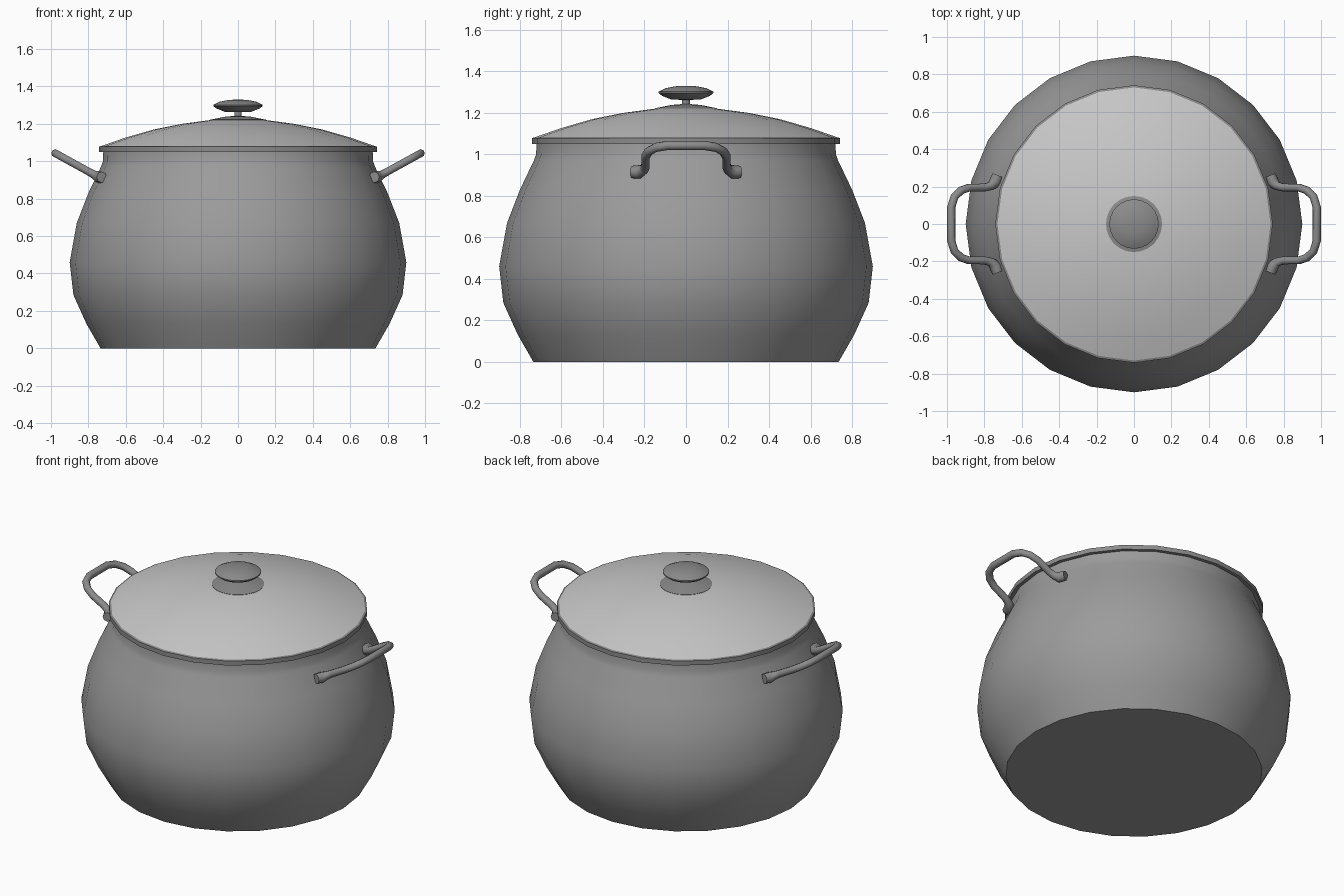
import bpy, math

cube = bpy.data.objects.get("Cube")
if cube:
    bpy.data.objects.remove(cube, do_unlink=True)


def material(name, value):
    m = bpy.data.materials.new(name)
    m.use_nodes = True
    colour = (value, value, value, 1)
    m.diffuse_color = colour
    m.node_tree.nodes["Principled BSDF"].inputs["Base Color"].default_value = colour
    return m


body_grey = material("body grey", 0.33)
lid_grey = material("light lid grey", 0.58)
fitting_grey = material("fitting grey", 0.26)


def smooth(obj, angle=35):
    bpy.ops.object.select_all(action='DESELECT')
    obj.select_set(True)
    bpy.context.view_layer.objects.active = obj
    bpy.ops.object.shade_smooth_by_angle(angle=math.radians(angle))


def lathe(name, profile, mat, sides=24):
    """Turn an (r, z) profile, listed bottom to top, round the z axis."""
    verts, faces, rings = [], [], []
    for r, z in profile:
        start = len(verts)
        count = sides if r > 0 else 1
        for i in range(count):
            a = 2 * math.pi * i / sides
            verts.append((r * math.cos(a), r * math.sin(a), z))
        rings.append([start + i % count for i in range(sides)])
    for low, high in zip(rings, rings[1:]):
        for i in range(sides):
            j = (i + 1) % sides
            face = list(dict.fromkeys((low[i], low[j], high[j], high[i])))
            faces.append(face)
    mesh = bpy.data.meshes.new(name)
    mesh.from_pydata(verts, [], faces)
    mesh.materials.append(mat)
    obj = bpy.data.objects.new(name, mesh)
    bpy.context.collection.objects.link(obj)
    smooth(obj)
    return obj


# Bulging pot with a flat base and short neck
lathe("pot_body", [(0, 0), (0.735, 0), (0.81, 0.13), (0.88, 0.285), (0.9, 0.46),
                   (0.862, 0.67), (0.8, 0.83), (0.733, 0.97), (0.722, 1.0),
                   (0.72, 1.06)], body_grey)

# Lid: a narrow band around a shallow dome
lathe("lid_rim", [(0.7, 1.05), (0.742, 1.05), (0.742, 1.078), (0.73, 1.082)], fitting_grey)
lathe("lid_dome", [(0, 1.055), (0.735, 1.055), (0.735, 1.08), (0.6, 1.127), (0.45, 1.17),
                   (0.3, 1.2), (0.15, 1.22), (0, 1.226)], lid_grey)

# Knob with its base plate and stem
lathe("knob_base", [(0.15, 1.212), (0.15, 1.222), (0.07, 1.238), (0.022, 1.242)], fitting_grey)
lathe("knob_stem", [(0.02, 1.23), (0.02, 1.27)], fitting_grey, 12)
lathe("knob", [(0, 1.262), (0.07, 1.264), (0.115, 1.282), (0.132, 1.295), (0.132, 1.302),
               (0.1, 1.318), (0.05, 1.328), (0, 1.33)], fitting_grey)


# Side handles: tilted loops of rod with thickened feet
def handle(name, side):
    half = [(0.728, 0.26, 1.35), (0.742, 0.225, 1.5), (0.765, 0.203, 1.1), (0.8, 0.195, 1),
            (0.88, 0.195, 1), (0.925, 0.18, 1), (0.96, 0.145, 1), (0.977, 0.09, 1)]
    path = half + [(x, -y, r) for x, y, r in reversed(half)]
    curve = bpy.data.curves.new(name, 'CURVE')
    curve.dimensions = '3D'
    curve.bevel_depth = 0.022
    curve.bevel_resolution = 2
    curve.use_fill_caps = True
    line = curve.splines.new('POLY')
    line.points.add(len(path) - 1)
    for point, (x, y, r) in zip(line.points, path):
        rise = max(0, x - 0.745) * 0.55
        point.co = (side * x, y, 0.915 + rise, 1)
        point.radius = r
    curve.materials.append(fitting_grey)
    obj = bpy.data.objects.new(name, curve)
    bpy.context.collection.objects.link(obj)
    bpy.ops.object.select_all(action='DESELECT')
    obj.select_set(True)
    bpy.context.view_layer.objects.active = obj
    bpy.ops.object.convert(target='MESH')
    smooth(bpy.context.view_layer.objects.active, 50)


handle("left_handle", 1)
handle("right_handle", -1)
